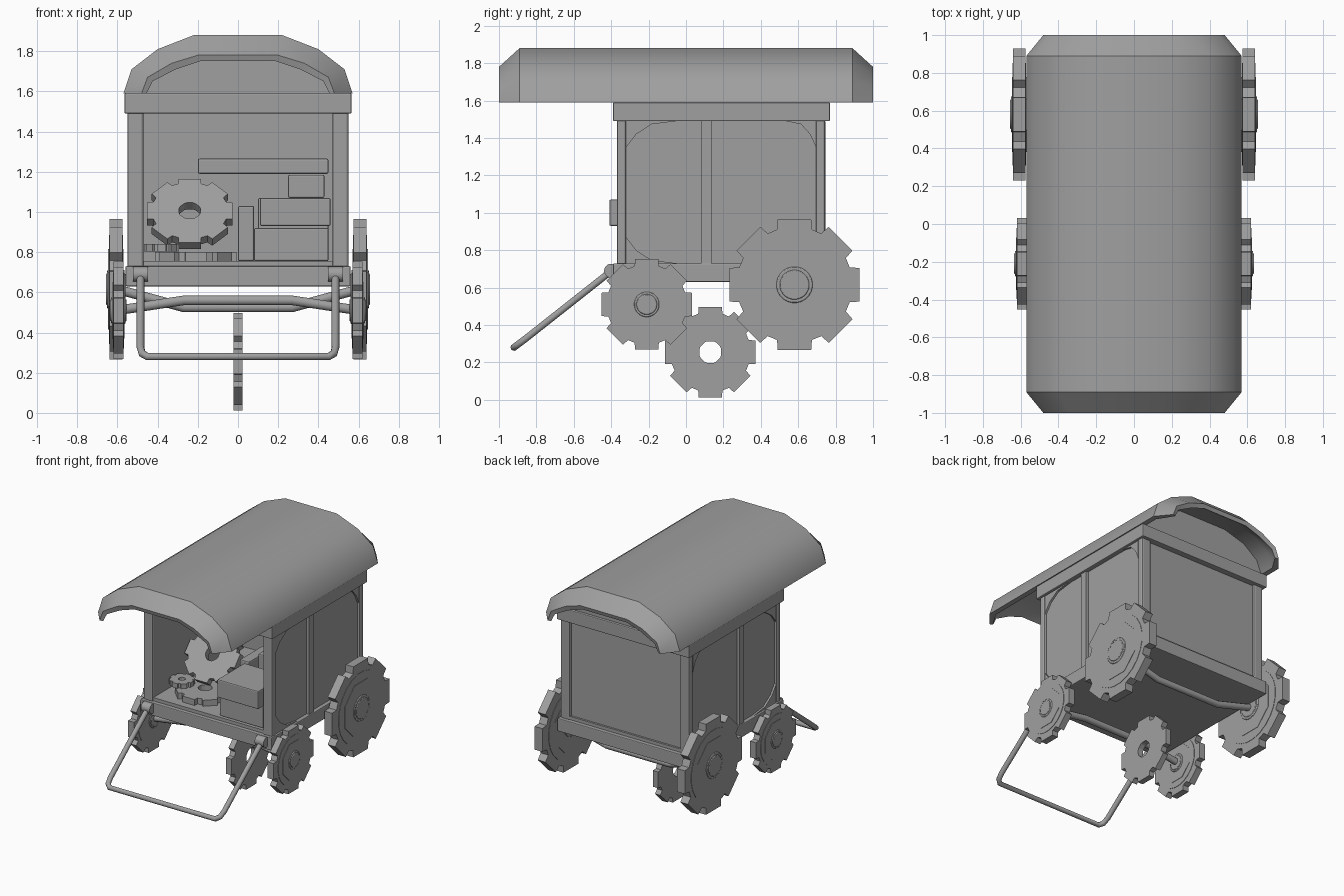
import bpy, bmesh, math
from math import sin, cos, pi, radians
from mathutils import Matrix, Vector

old = bpy.data.objects.get("Cube")
if old:
    bpy.data.objects.remove(old, do_unlink=True)

grey = bpy.data.materials.new("plain grey")
grey.use_nodes = True
grey.diffuse_color = (0.35, 0.35, 0.35, 1)
grey.node_tree.nodes["Principled BSDF"].inputs["Base Color"].default_value = grey.diffuse_color


def finish(name, bm, bevel=0, matrix=None):
    bmesh.ops.recalc_face_normals(bm, faces=bm.faces)
    mesh = bpy.data.meshes.new(name)
    bm.to_mesh(mesh)
    bm.free()
    mesh.materials.append(grey)
    ob = bpy.data.objects.new(name, mesh)
    bpy.context.collection.objects.link(ob)
    if matrix:
        ob.matrix_world = matrix
    if bevel:
        mod = ob.modifiers.new("soft edges", "BEVEL")
        mod.width, mod.segments = bevel, 2
    return ob


def box(name, x, y, z, bevel=0.0, turn=None):
    """Box from ranges, optionally turned about its centre."""
    bm = bmesh.new()
    size = [r[1] - r[0] for r in (x, y, z)]
    bmesh.ops.create_cube(bm, size=1, matrix=Matrix.Diagonal((*size, 1)))
    centre = Matrix.Translation([(r[0] + r[1]) / 2 for r in (x, y, z)])
    return finish(name, bm, bevel, centre @ turn if turn else centre)


def prism(name, pts, start, end):
    """Extrude a closed outline between two points on each corner."""
    bm = bmesh.new()
    a = [bm.verts.new(Vector(p) + Vector(start)) for p in pts]
    b = [bm.verts.new(Vector(p) + Vector(end)) for p in pts]
    bm.faces.new(a)
    bm.faces.new(b[::-1])
    n = len(pts)
    for i in range(n):
        j = (i + 1) % n
        bm.faces.new((a[i], a[j], b[j], b[i]))
    return finish(name, bm)


def gear(name, matrix, radius, thick, hole, teeth=8):
    """Toothed ring around local z."""
    outer, step = [], 2 * pi / teeth
    for t in range(teeth):
        for share, scale in ((-0.32, 1), (0.32, 1), (0.39, 0.86), (0.61, 0.86)):
            outer.append((radius * scale, (t + share) * step))
    bm = bmesh.new()
    loops = []
    for inner, z in ((0, -1), (0, 1), (1, 1), (1, -1)):
        loops.append([bm.verts.new((cos(a) * (hole if inner else r),
                                    sin(a) * (hole if inner else r),
                                    z * thick / 2)) for r, a in outer])
    n = len(outer)
    for k in range(4):
        p, q = loops[k], loops[(k + 1) % 4]
        for i in range(n):
            j = (i + 1) % n
            bm.faces.new((p[i], p[j], q[j], q[i]))
    return finish(name, bm, 0, matrix)


def disc(name, matrix, radius, depth, sides=24, bevel=0):
    bm = bmesh.new()
    bmesh.ops.create_cone(bm, cap_ends=True, segments=sides, radius1=radius,
                          radius2=radius, depth=depth,
                          matrix=Matrix.Rotation(pi / sides, 4, "Z"))
    return finish(name, bm, bevel, matrix)


def tube(name, pts, radius):
    curve = bpy.data.curves.new(name, "CURVE")
    curve.dimensions = "3D"
    curve.bevel_depth, curve.bevel_resolution = radius, 3
    curve.use_fill_caps = True
    line = curve.splines.new("POLY")
    line.points.add(len(pts) - 1)
    for p, co in zip(line.points, pts):
        p.co = (*co, 1)
    curve.materials.append(grey)
    ob = bpy.data.objects.new(name, curve)
    bpy.context.collection.objects.link(ob)


# Chassis, floor and top beam
box("chassis", (-.56, .56), (-.39, .77), (.63, .73), .006)
box("floor", (-.5, .5), (-.36, .74), (.72, .755))
box("top_beam", (-.565, .565), (-.39, .77), (1.49, 1.59), .006)
box("back_wall", (-.5, .5), (.69, .725), (.73, 1.49))

# Side walls, posts and curved corner braces
BRACE = ((0, 0), (1, 0), (.5, .12), (.2, .5), (0, 1))
for s, side in ((1, "left"), (-1, "right")):
    def span(a, b):
        return tuple(sorted((s * a, s * b)))
    box(side + "_wall", span(.47, .53), (-.34, .72), (.73, 1.49))
    for label, y0, y1 in (("front", -.37, -.32), ("back", .695, .745)):
        box(f"{side}_{label}_post", span(.47, .55), (y0, y1), (.72, 1.5), .012)
    box(side + "_middle_post", span(.5, .55), (.08, .135), (.72, 1.5))
    for y, dy in ((-.32, .27), (.695, -.16)):
        for z, dz in ((.73, .14), (1.49, -.14)):
            pts = [(0, y + u * dy, z + v * dz) for u, v in BRACE]
            prism(side + "_corner_brace", pts, (s * .52, 0, 0), (s * .545, 0, 0))


# Arched hollow roof with tapered ends
def arch(half, y=0):
    return [(x, y, z) for x, z in half] + [(-x, y, z) for x, z in half[::-1]]


OUTER = ((.57, 1.59), (.53, 1.71), (.4, 1.81), (.22, 1.88))
OUTER_END = ((.48, 1.59), (.45, 1.67), (.33, 1.74), (.2, 1.78))
INNER = ((.53, 1.59), (.49, 1.69), (.37, 1.78), (.2, 1.83))
INNER_END = ((.455, 1.59), (.425, 1.65), (.31, 1.71), (.19, 1.75))


def shell(bm, mid, end, y_mid, y_end):
    rows = (arch(end, -y_end), arch(mid, -y_mid), arch(mid, y_mid), arch(end, y_end))
    return [[bm.verts.new(p) for p in row] for row in rows]


bm = bmesh.new()
out = shell(bm, OUTER, OUTER_END, .89, 1)
inn = shell(bm, INNER, INNER_END, .87, .99)
for k in range(3):
    for i in range(7):
        for g in (out, inn):
            bm.faces.new((g[k][i], g[k][i + 1], g[k + 1][i + 1], g[k + 1][i]))
    for i in (0, 7):
        bm.faces.new((out[k][i], out[k + 1][i], inn[k + 1][i], inn[k][i]))
for k in (0, 3):
    for i in range(7):
        bm.faces.new((out[k][i], out[k][i + 1], inn[k][i + 1], inn[k][i]))
finish("roof", bm)
prism("gable", arch(INNER), (0, -.37, 0), (0, .75, 0))

# Gear wheels with raised faces and hubs
ACROSS = Matrix.Rotation(pi / 2, 4, "Y")
for label, y, z, r, x0, x1 in (("front", -.21, .51, .25, .57, .62),
                               ("back", .58, .615, .36, .575, .64)):
    for s, side in ((1, "left"), (-1, "right")):
        at = Matrix.Translation((s * (x0 + x1) / 2, y, z)) @ ACROSS
        name, t = f"{side}_{label}_wheel", x1 - x0
        gear(name, at, r, t, r * .2)
        disc(name + "_face", at, r * .76, t + .006)
        disc(name + "_plate", at, r * .6, t + .012, 8)
        disc(name + "_rim", at, r * .27, t + .022, 24, .005)
        disc(name + "_hub", at, r * .22, t + .032, 24, .005)

# Cranked axles
for label, y, z, mid in (("front", -.21, .51, .56), ("back", .58, .615, .525)):
    tube(label + "_axle", [(-.6, y, z), (-.27, y, mid), (.27, y, mid), (.6, y, z)], .025)

# Centre gear underneath
at = Matrix.Translation((0, .13, .255)) @ ACROSS
gear("centre_gear", at, .25, .044, .06)

# Pull handle and its hinges
half = [(.485, -.41, .68), (.485, -.86, .325), (.477, -.9, .295), (.45, -.92, .28)]
tube("pull_handle", half + [(-x, y, z) for x, y, z in half[::-1]], .019)
for s in (-1, 1):
    disc("handle_hinge", Matrix.Translation((s * .485, -.4, .69)) @ ACROSS, .038, .075, 16)

# Spare gears on the floor
lean = Matrix.Translation((-.24, .05, .99)) @ Matrix.Rotation(radians(48), 4, "X")
gear("leaning_gear", lean, .22, .05, .055)
gear("flat_gear", Matrix.Translation((-.21, -.1, .778)), .21, .046, .05)
gear("small_gear", Matrix.Translation((-.38, -.14, .822)), .09, .036, .025)

# Stacked crates
box("lower_crate", (.08, .45), (-.34, -.02), (.755, .92), .008)
box("upper_crate", (.11, .46), (-.41, -.08), (.93, 1.07), .008)
box("narrow_crate", (0, .08), (.02, .3), (.755, 1.03), .008)
box("tall_crate", (.1, .45), (.1, .5), (.755, 1.07), .008)
box("turned_crate", (.25, .43), (.12, .5), (1.07, 1.185), .008)
box("long_crate", (-.2, .45), (.2, .48), (1.19, 1.265), .008)

# Shade curved parts smoothly while keeping sharp edges
bpy.ops.object.select_all(action="DESELECT")
for ob in bpy.context.scene.objects:
    if ob.type == "MESH" and any(k in ob.name for k in ("roof", "hub", "rim", "face", "hinge")):
        ob.select_set(True)
        bpy.context.view_layer.objects.active = ob
bpy.ops.object.shade_smooth_by_angle(angle=radians(35))
